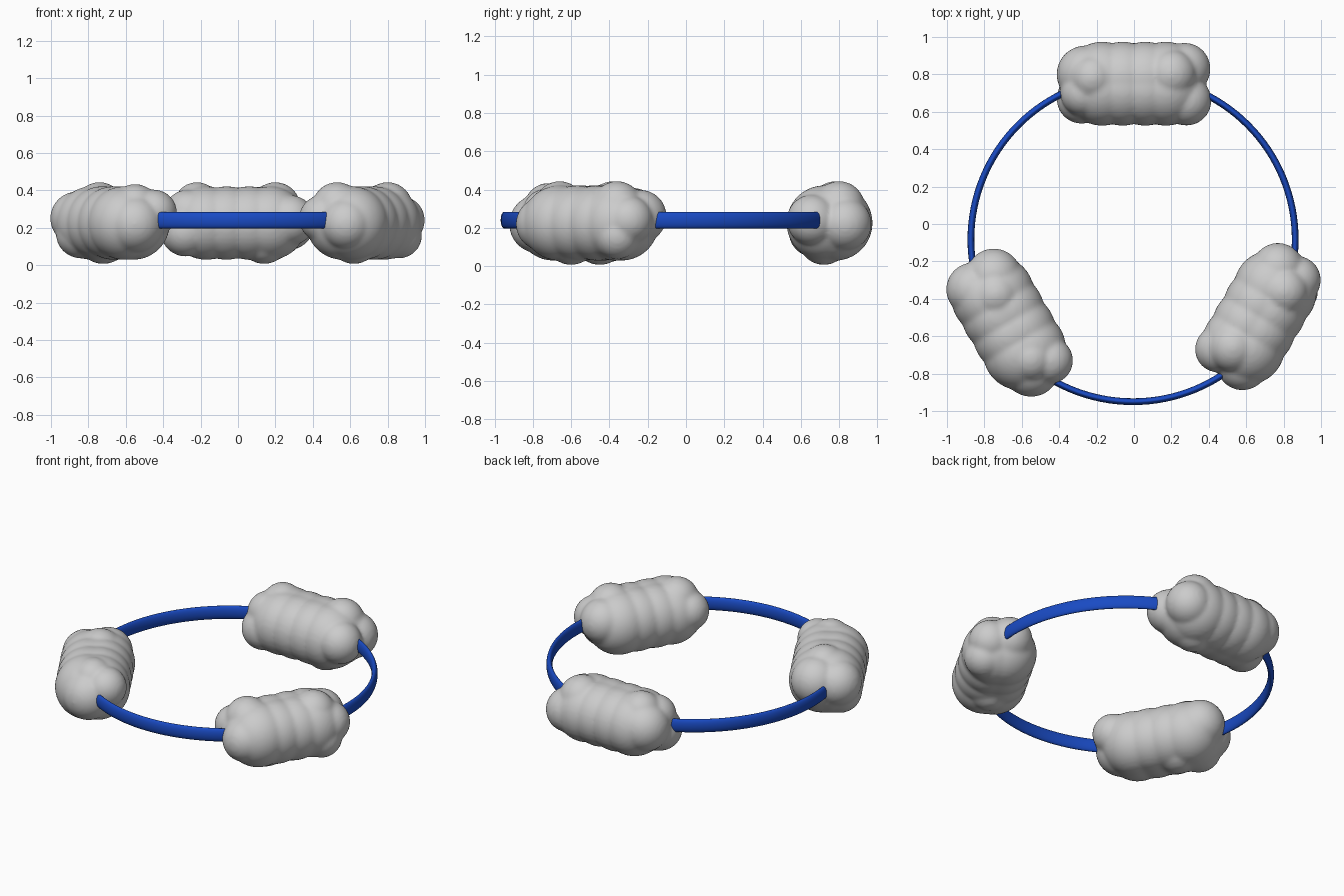
import bpy, bmesh, math
from mathutils import Matrix, Vector

if "Cube" in bpy.data.objects:
    bpy.data.objects.remove(bpy.data.objects["Cube"])


def link(name, bm):
    mesh = bpy.data.meshes.new(name)
    bm.to_mesh(mesh)
    bm.free()
    ob = bpy.data.objects.new(name, mesh)
    bpy.context.collection.objects.link(ob)
    return ob


def puffy_cloud(name, cx, cy, angle, lobes):
    bm = bmesh.new()
    along = Vector((math.cos(angle), math.sin(angle), 0))
    side = Vector((-along.y, along.x, 0))
    centre = Vector((cx, cy, 0.225))
    # Thick core shared by all clouds
    balls = [(centre + along * u + side * v, 0.197)
             for u in (-0.17, -0.06, 0.06, 0.17) for v in (-0.028, 0.028)]
    # Individual puffs
    balls += [(Vector(l[:3]), l[3] + 0.004) for l in lobes]
    for pos, r in balls:
        bmesh.ops.create_icosphere(bm, subdivisions=4, radius=r,
                                   matrix=Matrix.Translation(pos))
    ob = link(name, bm)
    # Fuse the puffs and soften the creases
    fuse = ob.modifiers.new("fuse", 'REMESH')
    fuse.mode = 'VOXEL'
    fuse.voxel_size = 0.013
    fuse.use_smooth_shade = True
    soft = ob.modifiers.new("soften", 'SMOOTH')
    soft.factor = 0.5
    soft.iterations = 6
    return ob


puffy_cloud("back_cloud", 0, 0.75, 0, [
    (-0.26, 0.80, 0.24, 0.15), (-0.28, 0.67, 0.18, 0.13),
    (-0.27, 0.70, 0.28, 0.12), (0.27, 0.83, 0.22, 0.135),
    (0.28, 0.66, 0.24, 0.13), (-0.22, 0.78, 0.32, 0.12),
    (0.20, 0.80, 0.31, 0.13), (0.14, 0.72, 0.14, 0.13)])
puffy_cloud("left_cloud", -0.67, -0.53, math.radians(-60), [
    (-0.75, -0.28, 0.26, 0.145), (-0.86, -0.35, 0.25, 0.14),
    (-0.45, -0.73, 0.28, 0.12), (-0.55, -0.77, 0.22, 0.15),
    (-0.74, -0.38, 0.31, 0.13), (-0.55, -0.72, 0.31, 0.12),
    (-0.72, -0.45, 0.15, 0.14), (-0.84, -0.40, 0.17, 0.13)])
puffy_cloud("right_cloud", 0.67, -0.50, math.radians(60), [
    (0.77, -0.24, 0.26, 0.135), (0.87, -0.30, 0.24, 0.125),
    (0.45, -0.67, 0.25, 0.12), (0.58, -0.75, 0.22, 0.135),
    (0.80, -0.36, 0.31, 0.13), (0.53, -0.66, 0.31, 0.13),
    (0.62, -0.60, 0.14, 0.13), (0.86, -0.36, 0.16, 0.12)])

# Blue ring with a tall oval section, threaded through the clouds
bpy.ops.mesh.primitive_torus_add(major_segments=128, minor_segments=24,
                                 major_radius=0.867, minor_radius=0.018,
                                 location=(-0.005, -0.083, 0.24))
ring = bpy.context.object
ring.name = "ring"
ring.scale.z = 0.043 / 0.018
bpy.ops.object.transform_apply(location=False, rotation=False, scale=True)
bpy.ops.object.shade_smooth()
blue = bpy.data.materials.new("blue")
blue.diffuse_color = (0.01, 0.07, 0.55, 1)
blue.use_nodes = True
blue.node_tree.nodes["Principled BSDF"].inputs["Base Color"].default_value = blue.diffuse_color
ring.data.materials.append(blue)
